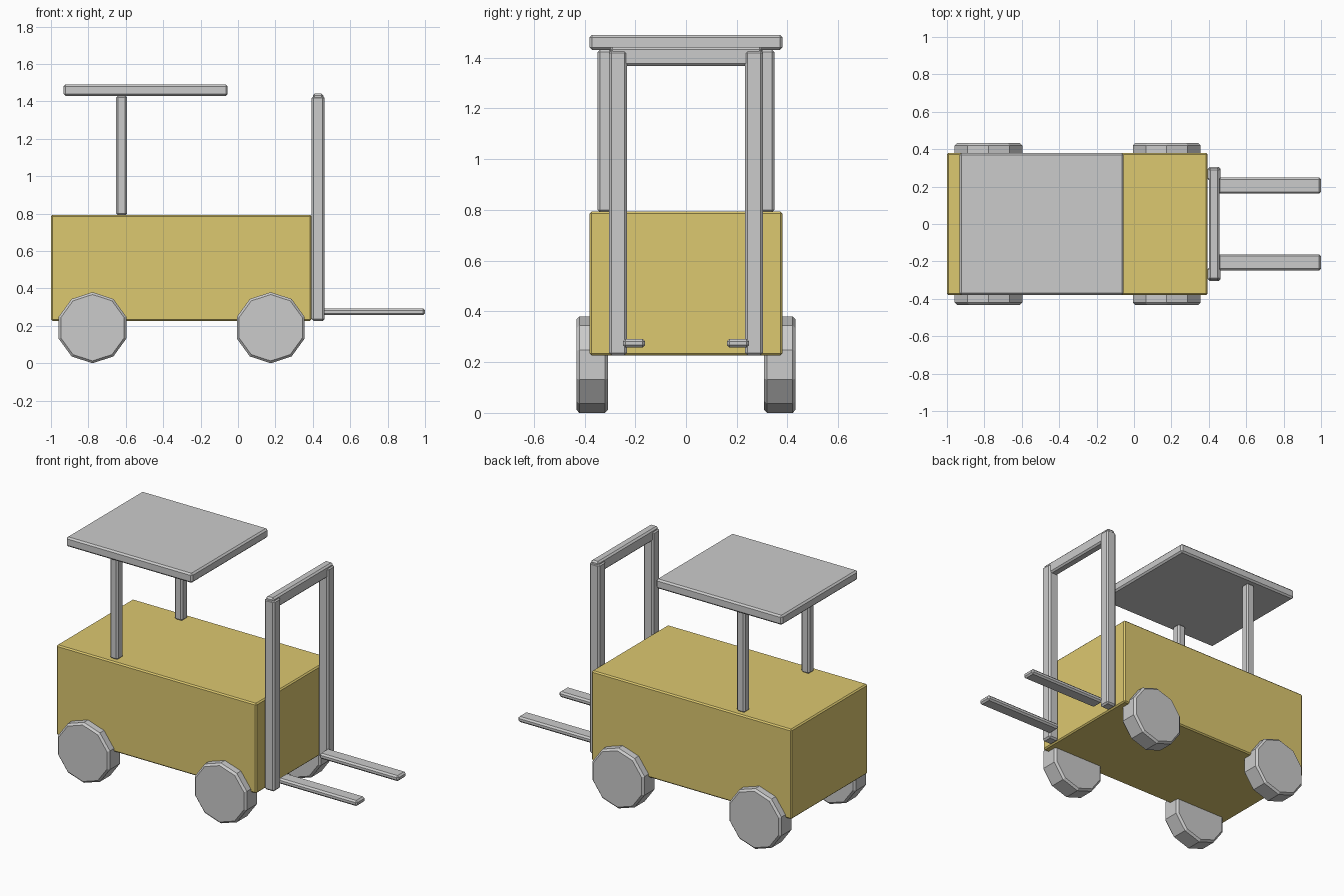
import bpy, bmesh
from math import pi
from mathutils import Matrix

if "Cube" in bpy.data.objects:
    bpy.data.objects.remove(bpy.data.objects["Cube"])

yellow = bpy.data.materials.new("yellow_paint")
yellow.diffuse_color = (0.72, 0.58, 0.16, 1)
yellow.use_nodes = True
yellow.node_tree.nodes["Principled BSDF"].inputs["Base Color"].default_value = yellow.diffuse_color


def finish(bm, name, bevel, mat=None):
    mesh = bpy.data.meshes.new(name)
    bm.to_mesh(mesh)
    bm.free()
    obj = bpy.data.objects.new(name, mesh)
    bpy.context.collection.objects.link(obj)
    if mat:
        mesh.materials.append(mat)
    mod = obj.modifiers.new("edge_bevel", 'BEVEL')
    mod.width = bevel
    mod.segments = 1
    mod.limit_method = 'ANGLE'
    mod.angle_limit = 0.9   # leaves the wheel tread edges unbevelled
    return obj


def box(name, x, y, z, bevel=0.01, mat=None):
    """Box from (min, max) pairs."""
    bm = bmesh.new()
    size = [b - a for a, b in (x, y, z)]
    mid = [(a + b) / 2 for a, b in (x, y, z)]
    bmesh.ops.create_cube(bm, size=1, matrix=Matrix.Translation(mid) @ Matrix.Diagonal((*size, 1)))
    return finish(bm, name, bevel, mat)


def wheel(name, x, y):
    """Ten-sided wheel with a corner pointing up."""
    bm = bmesh.new()
    bmesh.ops.create_cone(bm, cap_ends=True, segments=10, radius1=0.19, radius2=0.19, depth=0.125,
                          matrix=Matrix.Translation((x, y, 0.19)) @ Matrix.Rotation(pi / 2, 4, 'X'))
    # corner straight up and down
    return finish(bm, name, 0.012)


def span(side, a, b):
    return (a, b) if side > 0 else (-b, -a)


# Chassis
box("body", (-1.0, 0.393), (-0.38, 0.38), (0.227, 0.793), 0.008, yellow)

# Overhead guard
box("roof", (-0.933, -0.055), (-0.38, 0.38), (1.43, 1.49))

# Mast cross bar
box("mast_crossbar", (0.4, 0.456), (-0.3, 0.3), (1.367, 1.442))

# Mirrored parts
for side, label in ((1, "left"), (-1, "right")):
    box(f"roof_post_{label}", (-0.651, -0.594), span(side, 0.292, 0.349), (0.79, 1.432))
    box(f"mast_rail_{label}", (0.393, 0.463), span(side, 0.233, 0.304), (0.227, 1.428))
    box(f"fork_{label}", (0.45, 1.0), span(side, 0.162, 0.248), (0.257, 0.292))
    wheel(f"rear_wheel_{label}", -0.778, side * 0.37)
    wheel(f"front_wheel_{label}", 0.175, side * 0.37)
